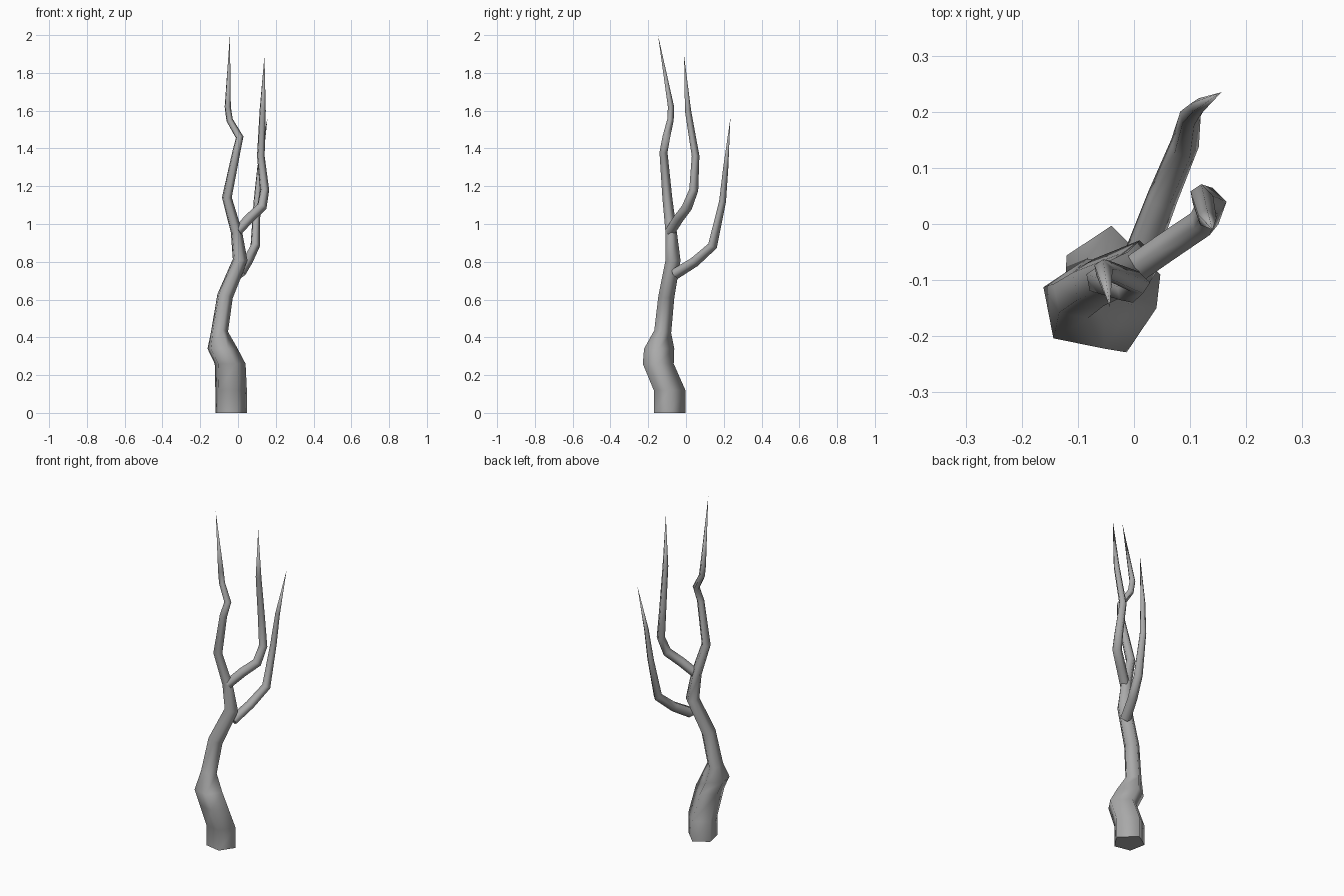
import bpy, bmesh, math
from mathutils import Vector

cube = bpy.data.objects.get("Cube")
if cube:
    bpy.data.objects.remove(cube, do_unlink=True)

bark = bpy.data.materials.new("grey_bark")
bark.use_nodes = True
colour = (0.4, 0.4, 0.4, 1)
bark.diffuse_color = colour
bark.node_tree.nodes["Principled BSDF"].inputs["Base Color"].default_value = colour

# Five-sided limb section, flatter towards the back left
ANGLES = [math.radians(a) for a in (0, 90, 157, 225, 292)]


def limb(name, path, level=0):
    """Tapering tube along (x, y, z, radius) stations, ending in a point.
    The first `level` rings stay horizontal."""
    bm = bmesh.new()
    pts = [Vector(p[:3]) for p in path]
    rings = []
    for i, p in enumerate(pts[:-1]):
        a, b = pts[max(i - 1, 0)], pts[i + 1]
        t = (b - p).normalized()
        if i:
            t = (t + (p - a).normalized()).normalized()
        if i < level:
            t = Vector((0, 0, 1))
        u = Vector((1, 0, 0))
        u = (u - t * u.dot(t)).normalized()
        v = t.cross(u)
        r = path[i][3]
        rings.append([bm.verts.new(p + r * (u * math.cos(k) + v * math.sin(k)))
                      for k in ANGLES])
    n = len(ANGLES)
    for lo, hi in zip(rings, rings[1:]):
        for k in range(n):
            bm.faces.new((lo[k], lo[(k + 1) % n], hi[(k + 1) % n], hi[k]))
    tip = bm.verts.new(pts[-1])
    for k in range(n):
        bm.faces.new((rings[-1][k], rings[-1][(k + 1) % n], tip))
    bm.faces.new(rings[0][::-1])
    bmesh.ops.recalc_face_normals(bm, faces=bm.faces)
    mesh = bpy.data.meshes.new(name)
    bm.to_mesh(mesh)
    bm.free()
    mesh.materials.append(bark)
    ob = bpy.data.objects.new(name, mesh)
    bpy.context.collection.objects.link(ob)
    bpy.ops.object.select_all(action='DESELECT')
    ob.select_set(True)
    bpy.context.view_layer.objects.active = ob
    bpy.ops.object.shade_smooth_by_angle(angle=math.radians(80))


# Trunk with a swollen foot, running up into the tallest shoot
limb("trunk", [
    (-.04, -.09, 0, .087), (-.04, -.09, .12, .087),
    (-.045, -.15, .26, .085), (-.085, -.145, .34, .083),
    (-.1, -.125, .43, .047), (-.07, -.105, .62, .044),
    (.01, -.07, .81, .041), (-.01, -.08, .96, .031),
    (-.06, -.1, 1.14, .027), (-.01, -.12, 1.38, .022),
    (.008, -.105, 1.46, .021), (-.045, -.083, 1.55, .018),
    (-.055, -.08, 1.62, .017), (-.043, -.148, 2, 0)], level=4)

# Middle branch
limb("middle_branch", [
    (-.005, -.085, .96, .028), (.06, -.04, 1.03, .028), (.125, .005, 1.09, .028),
    (.14, .04, 1.18, .025), (.12, .05, 1.36, .021),
    (.13, .01, 1.6, .017), (.14, -.01, 1.89, 0)])

# Rear branch
limb("rear_branch", [
    (.01, -.06, .735, .03), (.05, .045, .8, .028), (.09, .14, .885, .026),
    (.1, .193, 1.12, .019), (.115, .21, 1.3, .014), (.156, .235, 1.56, 0)])
